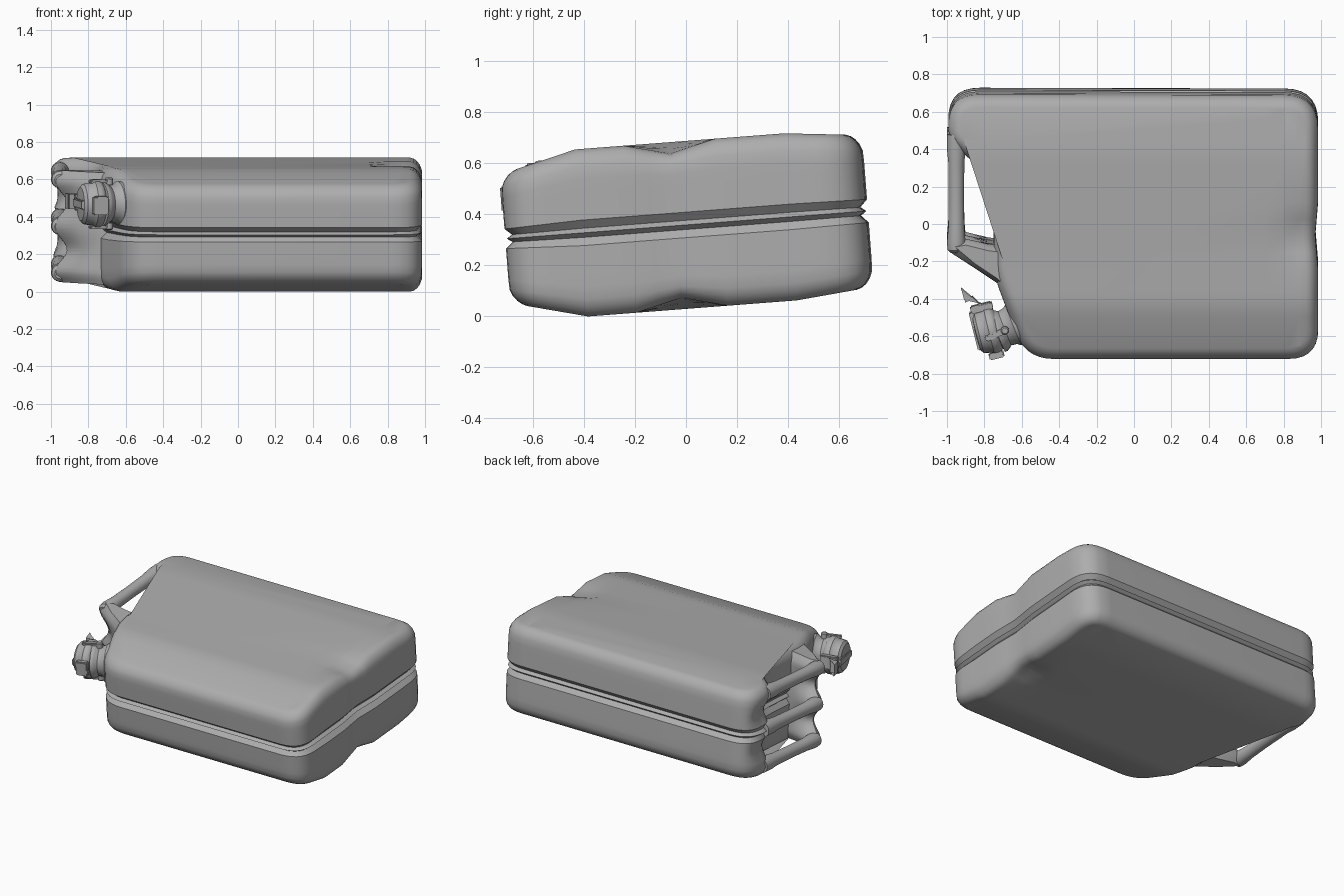
import bpy
import bmesh
import math
from mathutils import Vector, Matrix

if "Cube" in bpy.data.objects:
    bpy.data.objects.remove(bpy.data.objects["Cube"])

# One painted-metal colour
GREY = (0.42, 0.42, 0.42, 1)
metal = bpy.data.materials.new("grey_metal")
metal.use_nodes = True
metal.diffuse_color = GREY
metal.node_tree.nodes["Principled BSDF"].inputs["Base Color"].default_value = GREY

# The whole can leans a little, front edge down
LEAN = Matrix.Translation((0, 0, 0.358)) @ Matrix.Rotation(math.radians(4.4), 4, "X")
HALF = 0.328


def finish(name, bm, angle=35):
    bmesh.ops.recalc_face_normals(bm, faces=bm.faces)
    bm.transform(LEAN)
    mesh = bpy.data.meshes.new(name)
    bm.to_mesh(mesh)
    bm.free()
    mesh.materials.append(metal)
    obj = bpy.data.objects.new(name, mesh)
    bpy.context.collection.objects.link(obj)
    bpy.ops.object.select_all(action="DESELECT")
    obj.select_set(True)
    bpy.context.view_layer.objects.active = obj
    bpy.ops.object.shade_smooth_by_angle(angle=math.radians(angle))
    return obj


def loft(bm, rings):
    """Skin a stack of closed rings and cap both ends."""
    rows = [[bm.verts.new(p) for p in ring] for ring in rings]
    for a, b in zip(rows, rows[1:]):
        for i in range(len(a)):
            j = (i + 1) % len(a)
            bm.faces.new((a[i], a[j], b[j], b[i]))
    return [bm.faces.new(rows[0]), bm.faces.new(rows[-1])]


def revolve(name, profile, origin, axis, sides=24):
    """Turn (radius, distance) pairs around an axis."""
    rot = Vector(axis).to_track_quat("Z", "Y")
    bm = bmesh.new()
    loft(bm, [[Vector(origin) + rot @ Vector((r * math.cos(k * math.tau / sides),
                                              r * math.sin(k * math.tau / sides), d))
               for k in range(sides)] for r, d in profile])
    return finish(name, bm)


def rounded(corners, steps=7):
    """Round each (x, y, cut) corner of a closed outline."""
    out = []
    for i, (x, y, cut) in enumerate(corners):
        p = Vector((x, y))
        a = p + (Vector(corners[i - 1][:2]) - p).normalized() * cut
        b = p + (Vector(corners[(i + 1) % len(corners)][:2]) - p).normalized() * cut
        for k in range(steps + 1):
            t = k / steps
            out.append(a * (1 - t) ** 2 + p * (2 * t * (1 - t)) + b * t ** 2)
    return out


def inset(points, amount):
    out = []
    for i, p in enumerate(points):
        t = (points[(i + 1) % len(points)] - points[i - 1]).normalized()
        out.append(p + Vector((-t.y, t.x)) * amount)
    return out


def scallop(z):
    """Zero at the three handle bars, one halfway between them."""
    return math.sin(math.pi * min(abs(z) / 0.25, 1)) ** 2


def taper(y):
    """Thickness factor along the can."""
    if y < -0.41:
        return 1 - 0.23 * (-0.41 - y) / 0.3
    return 1 - 0.09 * max(0, y - 0.41) / 0.3


# Body: rounded outline stacked through the thickness, with a seam groove
outline = rounded([(0.985, -0.71, 0.16), (0.985, 0.71, 0.18), (-0.995, 0.715, 0.17),
                   (-0.995, 0.47, 0.07), (-0.76, 0.26, 0.14), (-0.745, -0.27, 0.08),
                   (-0.58, -0.71, 0.15)])
half_levels = [(0.018, 0.028), (0.05, 0), (0.09, 0), (0.125, 0), (0.16, 0), (0.21, 0),
               (0.26, 0.002), (0.288, 0.012), (0.31, 0.028), (0.322, 0.045), (HALF, 0.065)]
levels = [(-z, n) for z, n in reversed(half_levels)] + [(0, 0.006)] + half_levels
bm = bmesh.new()
caps = loft(bm, [[(p.x, p.y, z) for p in inset(outline, n)] for z, n in levels])
bmesh.ops.triangulate(bm, faces=caps)
cuts = [("y", v) for v in (-0.47, -0.41, -0.35, -0.22, -0.13, -0.04, 0.05, 0.14, 0.35, 0.41, 0.47)]
cuts += [("x", v) for v in (0.7, 0.8, 0.88)]
for axis, v in cuts:
    normal = Vector((axis == "x", axis == "y", 0))
    bmesh.ops.bisect_plane(bm, geom=bm.verts[:] + bm.edges[:] + bm.faces[:], dist=1e-5,
                           plane_co=normal * v, plane_no=normal)
for v in bm.verts:
    x, y, z = v.co
    v.co.z *= taper(y)
    # hollows between the handle roots
    if x < -0.85 and 0.3 < y < 0.68:
        v.co.x += 0.05 * scallop(z) * min(1, (0.68 - y) / 0.15)
    # shallow finger recess in the base edge
    if x > 0.75 and abs(y + 0.04) < 0.18:
        w = math.cos((y + 0.04) / 0.18 * math.pi / 2) ** 2 * min(1, (x - 0.7) / 0.2)
        v.co.z -= 0.045 * w * (z / HALF) ** 3
        v.co.x -= 0.015 * w
finish("can_body", bm)

# Three handle bars, flared at their roots
for name, z in (("lower", -0.25), ("middle", 0), ("upper", 0.25)):
    revolve(name + "_handle_bar",
            [(0.05, 0), (0.05, 0.08), (0.043, 0.15), (0.041, 0.35), (0.043, 0.5),
             (0.05, 0.58), (0.046, 0.62), (0.03, 0.635)],
            (-0.95, 0.5, z), (0, -1, 0))

# Handle foot: slanted wedge back to the body, scalloped between the bars
bm = bmesh.new()
rings = []
for k in range(-14, 15):
    z = k * 0.3 / 14
    s = scallop(z)
    end = max(0, abs(z) - 0.25) * 0.6
    rings.append([(-0.7, -0.1 - end, z), (-0.78, -0.09 - end, z),
                  (-0.9 + 0.05 * s, -0.06 - end - 0.04 * s, z),
                  (-0.95 + 0.06 * s, -0.07 - end - 0.04 * s, z),
                  (-0.985 + 0.07 * s + end, -0.1 - 0.03 * s, z),
                  (-0.975 + 0.06 * s + end, -0.14 + end, z),
                  (-0.85 + 0.02 * s, -0.22 + end, z), (-0.73, -0.3 + end, z), (-0.7, -0.3, z)])
loft(bm, rings)
finish("handle_foot", bm, 45)

# Filler neck and cap
OUT = Vector((-0.93, -0.37, 0)).normalized()
revolve("filler_neck", [(0.118, -0.06), (0.118, 0.01), (0.103, 0.03), (0.098, 0.06),
                        (0.112, 0.08), (0.118, 0.09), (0.118, 0.105), (0.09, 0.11)],
        (-0.635, -0.525, 0.155), OUT)
CAP = Vector((-0.97, -0.24, 0)).normalized()
revolve("filler_cap", [(0.09, -0.03), (0.12, -0.01), (0.128, 0.005), (0.128, 0.03),
                       (0.115, 0.045), (0.108, 0.085), (0.09, 0.1), (0.03, 0.104)],
        (-0.745, -0.555, 0.155), CAP)


def box(name, centre, size, turn):
    bm = bmesh.new()
    bmesh.ops.create_cube(bm, size=1)
    bm.transform(Matrix.Translation(centre) @ Matrix.Rotation(math.radians(turn), 4, "Z")
                 @ Matrix.Diagonal((*size, 1)))
    bmesh.ops.bevel(bm, geom=bm.edges[:], offset=0.006, segments=2, affect="EDGES")
    return finish(name, bm)


# Cap locking bar, hinge and side links
box("cap_locking_bar", (-0.845, -0.56, 0.155), (0.03, 0.21, 0.05), 14)
box("cap_hinge", (-0.735, -0.69, 0.155), (0.08, 0.035, 0.1), 14)
for name, side in (("lower", -1), ("upper", 1)):
    z = 0.155 + side * 0.122
    box(name + "_cap_link", (-0.735, -0.57, z), (0.13, 0.032, 0.022), 24)
    revolve(name + "_link_pin", [(0.022, -0.02), (0.022, 0.012), (0.016, 0.018)],
            (-0.69, -0.55, z), (0, 0, side), 16)

# Bent release lever over the cap
path = [(-0.925, -0.33), (-0.908, -0.392), (-0.865, -0.375), (-0.83, -0.41), (-0.76, -0.43)]
path += [(x + 0.006, y - 0.014) for x, y in reversed(path)]
bm = bmesh.new()
loft(bm, [[(x, y, z) for x, y in path] for z in (0.115, 0.195)])
finish("release_lever", bm, 20)
box("lever_root", (-0.815, -0.435, 0.155), (0.12, 0.04, 0.09), 14)
